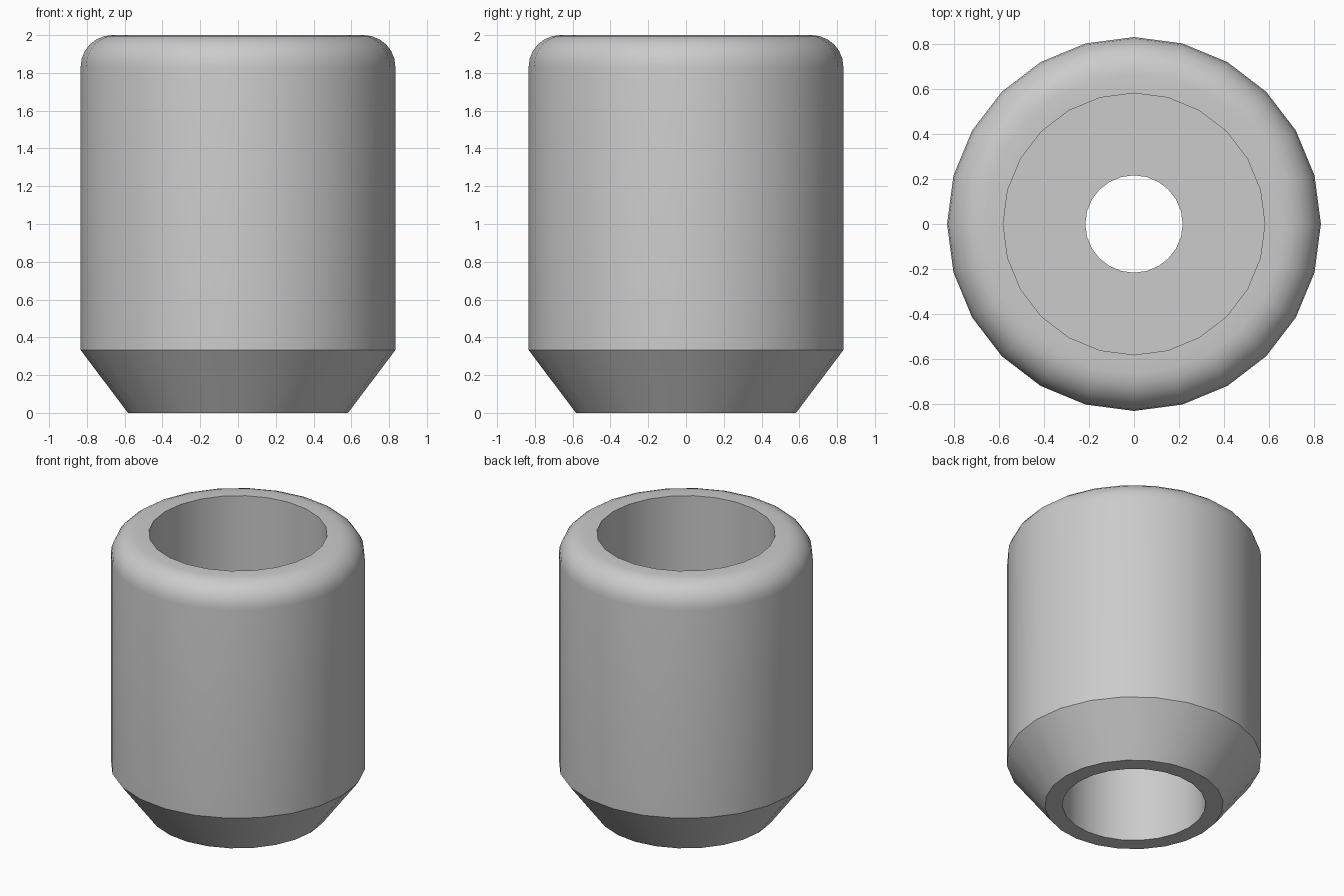
import bpy
import bmesh
import math

SIDES = 24

cube = bpy.data.objects.get("Cube")
if cube:
    bpy.data.objects.remove(cube, do_unlink=True)

# Plain grey material
grey = bpy.data.materials.new("light_grey")
grey.use_nodes = True
colour = (0.6, 0.6, 0.6, 1)
grey.diffuse_color = colour
grey.node_tree.nodes["Principled BSDF"].inputs["Base Color"].default_value = colour


def lathe(name, profile):
    """Revolve a closed (radius, z) profile around the z axis."""
    bm = bmesh.new()
    rings = []
    for i in range(SIDES):
        a = math.tau * i / SIDES
        rings.append([bm.verts.new((r * math.cos(a), r * math.sin(a), z)) for r, z in profile])
    n = len(profile)
    for i in range(SIDES):
        here, there = rings[i], rings[(i + 1) % SIDES]
        for j in range(n):
            k = (j + 1) % n
            bm.faces.new((here[j], there[j], there[k], here[k]))
    bmesh.ops.recalc_face_normals(bm, faces=bm.faces)
    mesh = bpy.data.meshes.new(name)
    bm.to_mesh(mesh)
    bm.free()
    mesh.materials.append(grey)
    obj = bpy.data.objects.new(name, mesh)
    bpy.context.collection.objects.link(obj)
    return obj


# Outer wall: tapered foot, straight side, rounded shoulder
R, FILLET, TOP = 0.833, 0.167, 2.0
outer = [(0.583, 0), (R, 0.333)]
for s in range(7):
    a = math.pi / 2 * s / 6
    outer.append((R - FILLET + FILLET * math.cos(a), TOP - FILLET + FILLET * math.sin(a)))

# Inside: wide upper bore, web with a small through hole, narrower lower bore
inner = [(0.583, TOP), (0.583, 1.1), (0.217, 1.1), (0.217, 0.9), (0.468, 0.9), (0.468, 0)]

body = lathe("hollow_body", outer + inner)

# Smooth round walls, crisp rims
bpy.ops.object.select_all(action="DESELECT")
body.select_set(True)
bpy.context.view_layer.objects.active = body
bpy.ops.object.shade_smooth_by_angle(angle=math.radians(30))
